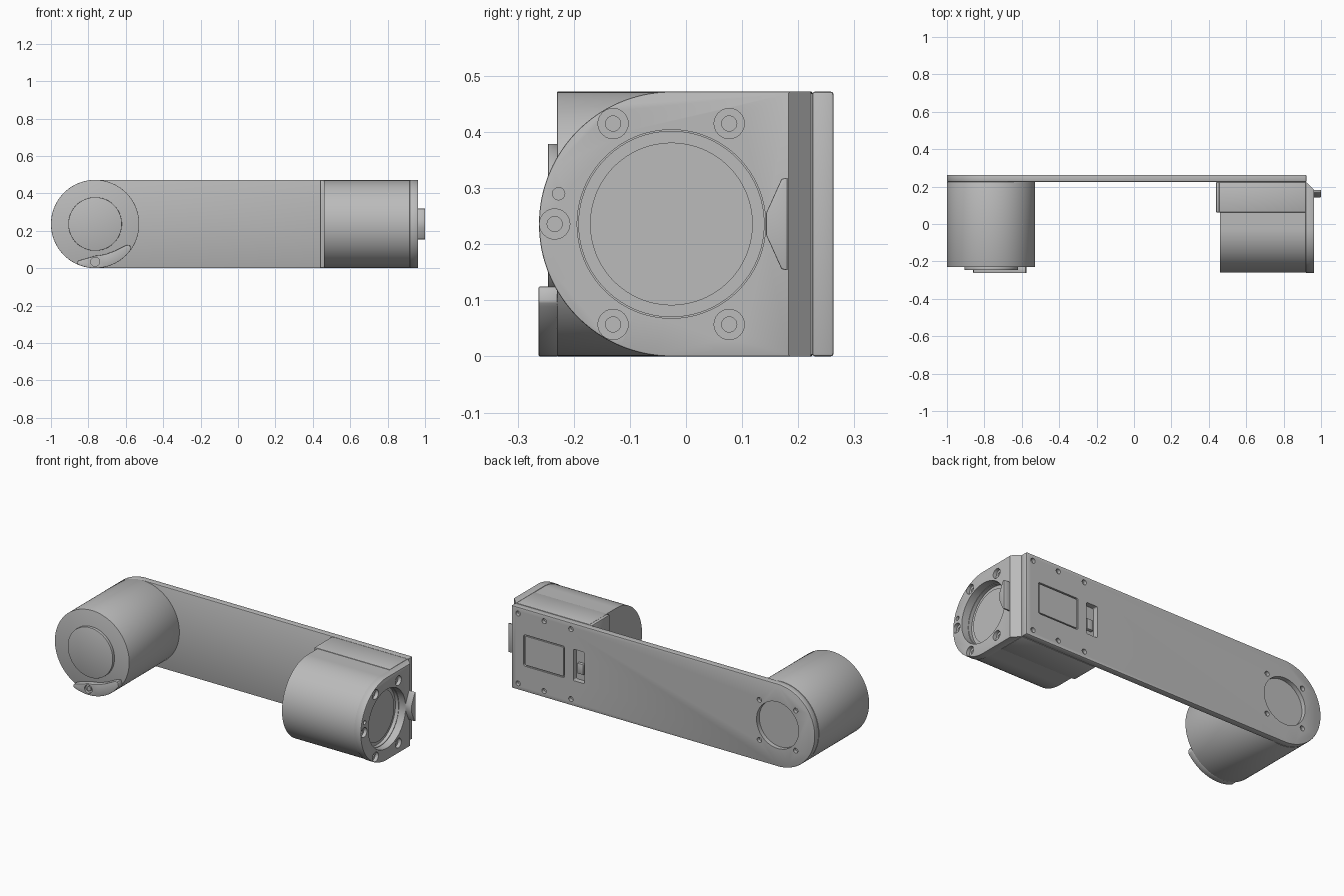
import bpy, bmesh, math
from mathutils import Vector

cube = bpy.data.objects.get("Cube")
if cube:
    bpy.data.objects.remove(cube, do_unlink=True)

grey = bpy.data.materials.new("plain grey")
grey.use_nodes = True
grey.diffuse_color = (0.5, 0.5, 0.5, 1)
grey.node_tree.nodes["Principled BSDF"].inputs["Base Color"].default_value = (0.5, 0.5, 0.5, 1)

R = 0.236            # half height of the whole arm
MX, HY = -0.764, -0.026   # axis of the left motor (x) and right housing (y)
BACK, SEAT = 0.263, 0.225  # outer and inner face of the plate


def arc(u, v, r, start=0, end=360, n=96):
    """Points along an arc; a full circle leaves out the repeated end."""
    count = n if end - start == 360 else n + 1
    angles = [math.radians(start + (end - start) * i / n) for i in range(count)]
    return [(u + r * math.cos(a), v + r * math.sin(a)) for a in angles]


def rect(u0, u1, v0, v1):
    return [(u0, v0), (u1, v0), (u1, v1), (u0, v1)]


def rounded(u0, u1, v0, v1, r):
    return (arc(u1 - r, v1 - r, r, 0, 90, 6) + arc(u0 + r, v1 - r, r, 90, 180, 6)
            + arc(u0 + r, v0 + r, r, 180, 270, 6) + arc(u1 - r, v0 + r, r, 270, 360 - .01, 6))


def apply(ob, mod):
    bpy.context.view_layer.objects.active = ob
    bpy.ops.object.modifier_apply(modifier=mod.name)


def prism(name, profiles, axis, a, b, bevel=0):
    """Extrude flat profiles from a to b: (y, z) along X or (x, z) along Y."""
    bm = bmesh.new()
    for pts in profiles:
        place = (lambda p: (a, p[0], p[1])) if axis == "X" else (lambda p: (p[0], a, p[1]))
        face = bm.faces.new([bm.verts.new(place(p)) for p in pts])
        out = bmesh.ops.extrude_face_region(bm, geom=[face])
        move = Vector((b - a, 0, 0)) if axis == "X" else Vector((0, b - a, 0))
        verts = [g for g in out["geom"] if isinstance(g, bmesh.types.BMVert)]
        bmesh.ops.translate(bm, verts=verts, vec=move)
    bmesh.ops.recalc_face_normals(bm, faces=bm.faces)
    mesh = bpy.data.meshes.new(name)
    bm.to_mesh(mesh)
    bm.free()
    mesh.materials.append(grey)
    ob = bpy.data.objects.new(name, mesh)
    bpy.context.collection.objects.link(ob)
    if bevel:
        mod = ob.modifiers.new("Bevel", "BEVEL")
        mod.width, mod.segments = bevel, 2
        mod.limit_method, mod.angle_limit = "ANGLE", math.radians(30)
        apply(ob, mod)
    return ob


def cut(ob, profiles, axis, a, b):
    cutter = prism("cutter", profiles, axis, a, b)
    mod = ob.modifiers.new("Cut", "BOOLEAN")
    mod.operation, mod.solver, mod.object = "DIFFERENCE", "EXACT", cutter
    apply(ob, mod)
    bpy.data.objects.remove(cutter, do_unlink=True)


def holes(centres, r):
    return [arc(u, v, r, n=24) for u, v in centres]


# Long back plate with one round end
plate = prism("back_plate", [arc(MX, R, R, 90, 270) + [(0.922, 0), (0.922, 2 * R)]],
              "Y", SEAT, BACK, 0.005)
cut(plate, [arc(MX, R, 0.133)], "Y", BACK - 0.025, BACK + 0.1)
screws = [(x, R + s * 0.2) for x in (0.88, 0.715, 0.545) for s in (-1, 1)]
screws += [(MX + i * 0.115, R + j * 0.115) for i in (-1, 1) for j in (-1, 1)]
cut(plate, holes(screws, 0.014), "Y", BACK - 0.02, BACK + 0.1)
cut(plate, [rounded(0.585, 0.845, R - 0.09, R + 0.09, 0.012)], "Y", BACK - 0.01, BACK + 0.1)
cut(plate, [rounded(0.46, 0.53, R - 0.09, R + 0.09, 0.008)], "Y", BACK - 0.03, BACK + 0.1)
parts = [plate]
parts.append(prism("cover_panel", [rounded(0.592, 0.838, R - 0.083, R + 0.083, 0.008)],
                   "Y", BACK - 0.012, BACK - 0.001))
parts.append(prism("slot_latch", [rect(0.475, 0.515, R - 0.05, R + 0.01)],
                   "Y", BACK - 0.032, BACK - 0.012, 0.004))

# Left motor with its front disc
motor = prism("left_motor", [arc(MX, R, R)], "Y", -0.23, SEAT, 0.002)
parts.append(motor)
parts.append(prism("motor_disc", [arc(MX, R, 0.143)], "Y", -0.246, -0.228, 0.002))

# Curved clamp on the lower rim of the motor
top_edge = [(-0.575, 0.112), (-0.58, 0.125), (-0.6, 0.122), (-0.66, 0.092), (-0.7, 0.077),
            (-0.74, 0.068), (-0.765, 0.066), (-0.79, 0.058), (-0.83, 0.047), (-0.858, 0.038)]
clamp = prism("rim_clamp", [top_edge + arc(MX, R, R, 246, 324, 30)], "Y", -0.263, -0.228, 0.003)
cut(clamp, holes([(MX, 0.034)], 0.024), "Y", -0.3, -0.25)
parts.append(clamp)
parts.append(prism("clamp_screw", holes([(MX, 0.034)], 0.013), "Y", -0.258, -0.245))

# Right housing: barrel, seat block and thin flange
barrel = arc(HY, R, R - 0.003, 90, 270) + [(SEAT, 0.003), (SEAT, 2 * R - 0.003)]
parts.append(prism("right_barrel", [barrel], "X", 0.46, 0.92))
parts.append(prism("seat_block", [rect(0.062, SEAT - 0.001, 0, 2 * R)], "X", 0.455, 0.918, 0.003))
parts.append(prism("seat_flange", [rect(0.062, SEAT - 0.001, 0.001, 2 * R - 0.001)],
                   "X", 0.438, 0.46, 0.006))

# End cap: chamfered toward the plate, with a stepped round recess
cap = prism("end_cap", [arc(HY, R, R, 90, 270) + [(SEAT - 0.002, 0), (SEAT - 0.002, 2 * R)]],
            "X", 0.918, 0.962, 0.003)
chamfer = prism("chamfer_cutter", [rect(-0.036, 0.036, -0.1, 0.6)], "X", -0.1, 0.1)
chamfer.rotation_euler.z = math.radians(45)
chamfer.location = (0.943 + 0.1 * math.sqrt(0.5), 0.202 + 0.1 * math.sqrt(0.5), 0)
mod = cap.modifiers.new("Chamfer", "BOOLEAN")
mod.operation, mod.solver, mod.object = "DIFFERENCE", "EXACT", chamfer
bpy.context.view_layer.update()
apply(cap, mod)
bpy.data.objects.remove(chamfer, do_unlink=True)
corner_holes = [(y, R + s * 0.179) for y in (-0.13, 0.077) for s in (-1, 1)] + [(-0.234, R)]
cut(cap, [arc(HY, R, 0.168)], "X", 0.9, 1.1)
cut(cap, holes(corner_holes, 0.027), "X", 0.942, 1.1)
cut(cap, holes(corner_holes, 0.0135) + holes([(-0.227, 0.29)], 0.011), "X", 0.925, 1.1)
parts.append(cap)
cut(parts[-4], [arc(HY, R, 0.165)], "X", 0.9, 1.1)
cut(parts[-3], [arc(HY, R, 0.165)], "X", 0.9, 1.1)
parts.append(prism("recess_disc", [arc(HY, R, 0.145)], "X", 0.89, 0.906))

# Wedge-shaped key on the end cap
key = [(0.143, R - 0.02), (0.17, R - 0.08), (0.181, R - 0.083),
       (0.181, R + 0.083), (0.17, R + 0.08), (0.143, R + 0.02)]
parts.append(prism("cap_key", [key], "X", 0.955, 1.0, 0.002))

# Smooth the curved walls, keep the edges sharp
bpy.ops.object.select_all(action="DESELECT")
for ob in parts:
    ob.select_set(True)
bpy.context.view_layer.objects.active = plate
bpy.ops.object.shade_smooth_by_angle(angle=math.radians(30))
